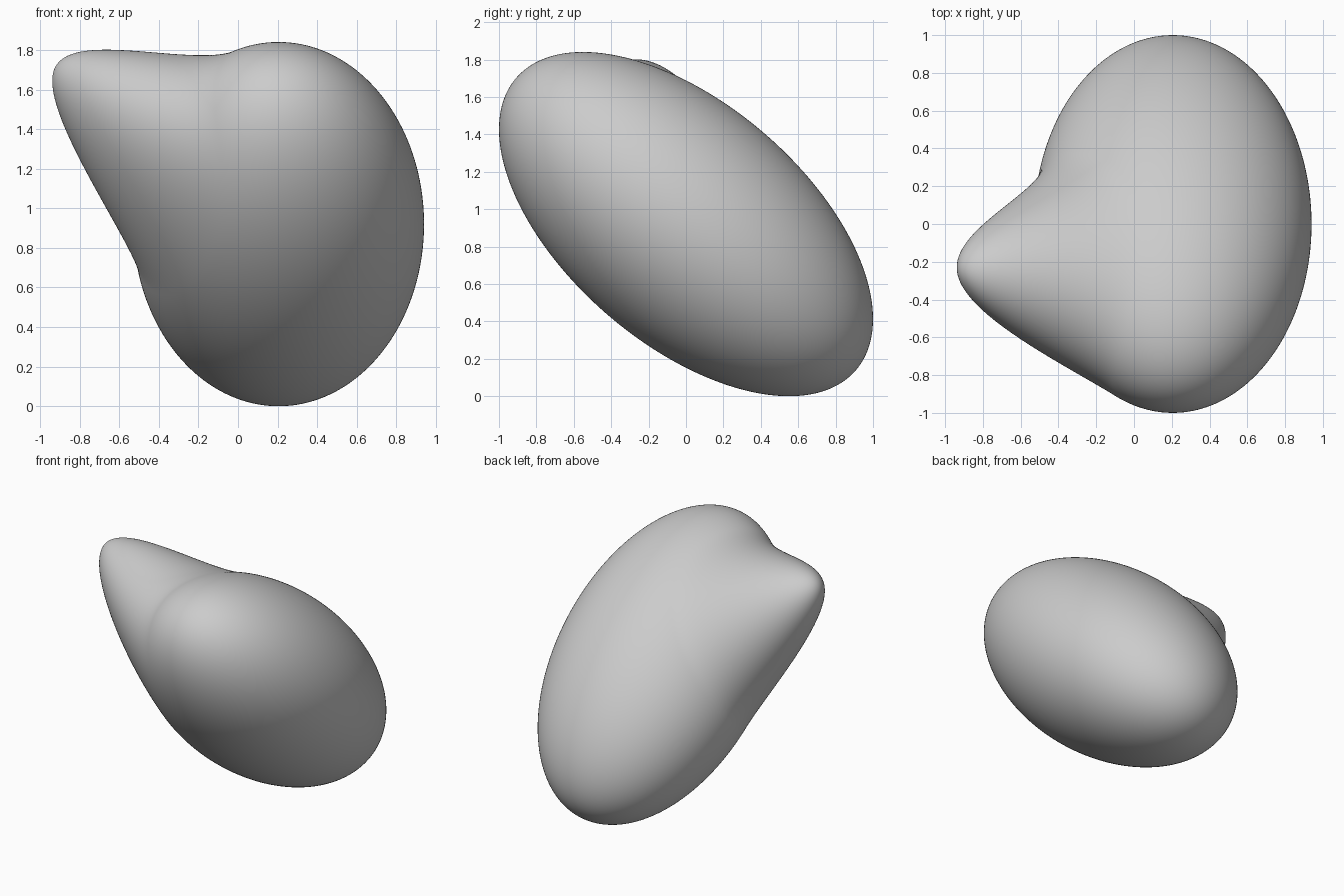
import bpy, bmesh
from math import radians
from mathutils import Matrix, Vector

if "Cube" in bpy.data.objects:
    bpy.data.objects.remove(bpy.data.objects["Cube"])

# Body: a long ellipsoid tilted back in the side view
CENTRE = Vector((0.205, 0.0, 0.92))
RADII = (0.735, 1.198, 0.641)
TILT = radians(-40.7)

# Horn: a soft pull on the upper left of the body
PULL_POINT = Vector((-0.47, -0.30, 1.27))
PULL = Vector((-0.462, 0.05, 0.42))
REACH = 0.72


def falloff(distance):
    t = max(0.0, 1.0 - distance / REACH)
    return t * t * (3.0 - 2.0 * t)


bm = bmesh.new()
bmesh.ops.create_icosphere(bm, subdivisions=7, radius=1.0)
shape = (Matrix.Translation(CENTRE) @ Matrix.Rotation(TILT, 4, 'X')
         @ Matrix.Diagonal((*RADII, 1.0)))
bmesh.ops.transform(bm, matrix=shape, verts=bm.verts)

# Draw the horn out of the body
for v in bm.verts:
    v.co += PULL * falloff((v.co - PULL_POINT).length)

for f in bm.faces:
    f.smooth = True

mesh = bpy.data.meshes.new("horned_body")
bm.to_mesh(mesh)
bm.free()
body = bpy.data.objects.new("horned_body", mesh)
bpy.context.collection.objects.link(body)
